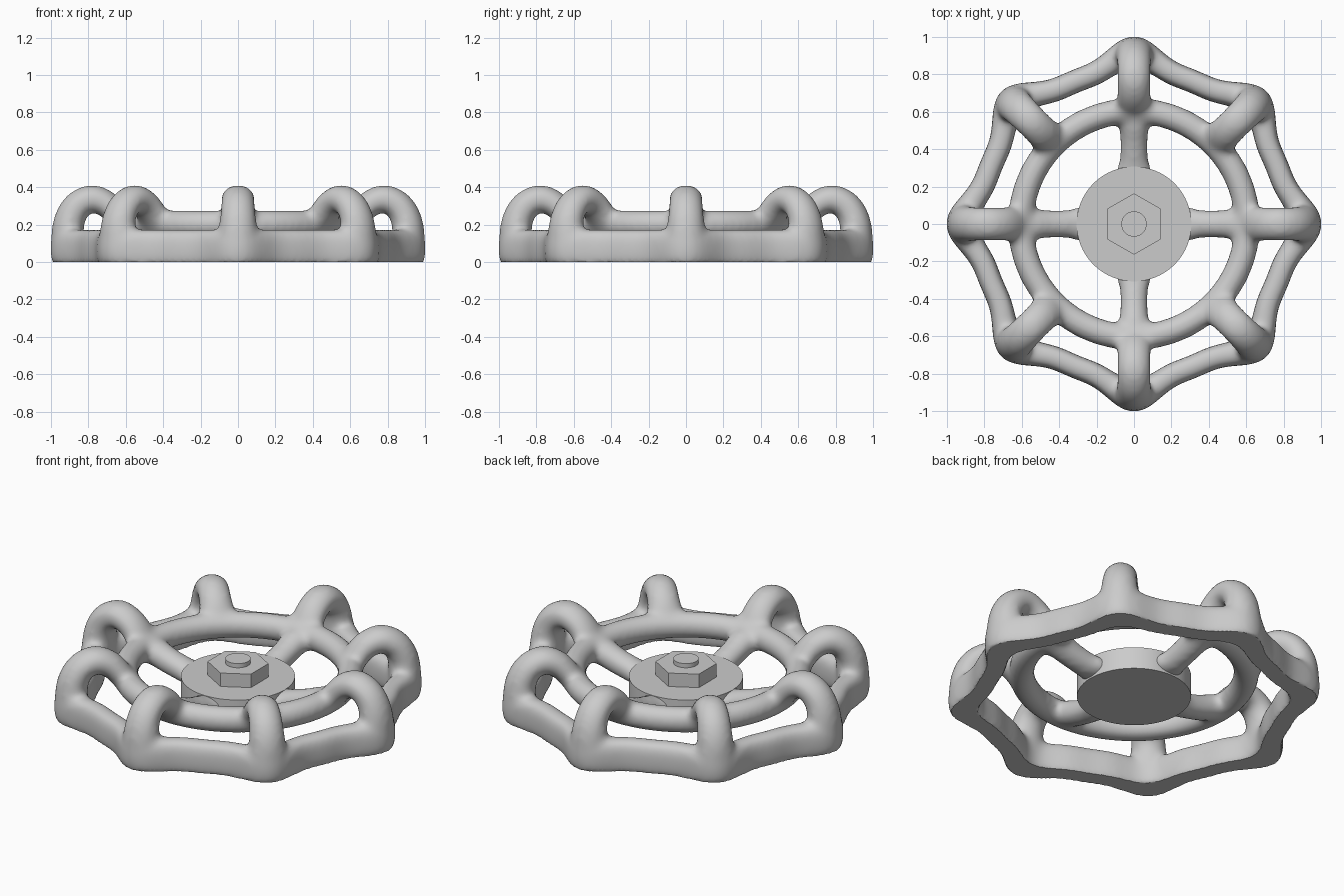
import bpy, bmesh
from math import pi, cos, sin, copysign
from mathutils import Vector, Matrix

if "Cube" in bpy.data.objects:
    bpy.data.objects.remove(bpy.data.objects["Cube"])


def loft(bm, rings, closed=False):
    """Skin a list of equally sized point rings."""
    vr = [[bm.verts.new(p) for p in r] for r in rings]
    n = len(vr[0])
    for i in range(len(vr) if closed else len(vr) - 1):
        a, b = vr[i], vr[(i + 1) % len(vr)]
        for j in range(n):
            k = (j + 1) % n
            bm.faces.new((a[j], a[k], b[k], b[j]))
    if not closed:
        bm.faces.new(vr[0][::-1])
        bm.faces.new(vr[-1])


def limb(bm, path, angle, steps=5, sides=20):
    """Tube along a smoothed radial path of (r, z, half width, half thickness)."""
    pts = [Vector(p) for p in path]
    fine = []
    for i in range(len(pts) - 1):
        p0, p1, p2 = pts[max(i - 1, 0)], pts[i], pts[i + 1]
        p3 = pts[min(i + 2, len(pts) - 1)]
        for s in range(steps):
            t = s / steps
            fine.append(0.5 * (2 * p1 + (p2 - p0) * t + (2 * p0 - 5 * p1 + 4 * p2 - p3) * t * t
                               + (3 * p1 - p0 - 3 * p2 + p3) * t ** 3))
    fine.append(pts[-1])
    rot = Matrix.Rotation(angle, 3, 'Z')
    rings = []
    for i, p in enumerate(fine):
        d = fine[min(i + 1, len(fine) - 1)] - fine[max(i - 1, 0)]
        tan = Vector((d[0], 0, d[1])).normalized()
        nrm = Vector((-tan.z, 0, tan.x))
        ring = []
        for j in range(sides):
            a = 2 * pi * j / sides
            ring.append(rot @ (Vector((p[0], 0, p[1])) + nrm * p[3] * cos(a)
                               + Vector((0, 1, 0)) * p[2] * sin(a)))
        rings.append(ring)
    loft(bm, rings)


def sweep_ring(bm, section, count=160, sides=24):
    """Closed ring; section(theta) gives centre r, z, half width, half height, power."""
    rings = []
    for i in range(count):
        th = 2 * pi * i / count
        r, z, w, h, e = section(th)
        ring = []
        for j in range(sides):
            a = 2 * pi * j / sides
            c, s = cos(a), sin(a)
            rr = r + w * copysign(abs(c) ** e, c)
            ring.append((rr * cos(th), rr * sin(th), z + h * copysign(abs(s) ** e, s)))
        rings.append(ring)
    loft(bm, rings, True)


def rim_section(th):
    f = ((1 + cos(8 * th)) / 2) ** 2
    return 0.825 + 0.092 * f, 0.07, 0.062 + 0.026 * f, 0.105, 0.7


def finish(ob):
    bpy.ops.object.select_all(action='DESELECT')
    ob.select_set(True)
    bpy.context.view_layer.objects.active = ob
    bpy.ops.object.shade_smooth_by_angle(angle=0.7)


bm = bmesh.new()
# scalloped outer rim and round inner ring
sweep_ring(bm, rim_section)
sweep_ring(bm, lambda th: (0.605, 0.203, 0.07, 0.073, 1.0))
# eight finger arches from rim to inner ring
for i in range(8):
    limb(bm, [(0.912, 0.03, 0.12, 0.08), (0.912, 0.12, 0.108, 0.088), (0.902, 0.22, 0.098, 0.084),
              (0.86, 0.30, 0.092, 0.078), (0.785, 0.338, 0.09, 0.075), (0.71, 0.315, 0.09, 0.072),
              (0.655, 0.262, 0.098, 0.068), (0.615, 0.2, 0.12, 0.06)], i * pi / 4)
# four spokes
for i in range(4):
    limb(bm, [(0.24, 0.115, 0.10, 0.058), (0.30, 0.117, 0.092, 0.06), (0.35, 0.125, 0.077, 0.066),
              (0.45, 0.15, 0.075, 0.07), (0.53, 0.178, 0.085, 0.072), (0.61, 0.2, 0.12, 0.066)],
         i * pi / 2)
bmesh.ops.recalc_face_normals(bm, faces=bm.faces)
me = bpy.data.meshes.new("wheel_frame")
bm.to_mesh(me)
bm.free()
frame = bpy.data.objects.new("wheel_frame", me)
bpy.context.collection.objects.link(frame)

# fuse everything into one cast body
rm = frame.modifiers.new("fuse", 'REMESH')
rm.mode = 'VOXEL'
rm.voxel_size = 0.016
sm = frame.modifiers.new("soften", 'SMOOTH')
sm.factor = 0.5
sm.iterations = 14
bpy.context.view_layer.objects.active = frame
frame.select_set(True)
bpy.ops.object.modifier_apply(modifier="fuse")
bpy.ops.object.modifier_apply(modifier="soften")
# flat underside
for v in frame.data.vertices:
    v.co.z = max(v.co.z, 0.0)
finish(frame)

# hub disc, hex nut and bolt end
for name, sides, rad, z0, z1 in (("hub", 64, 0.307, 0.05, 0.18),
                                 ("hex_nut", 6, 0.164, 0.17, 0.26),
                                 ("bolt_end", 32, 0.068, 0.25, 0.285)):
    bpy.ops.mesh.primitive_cylinder_add(vertices=sides, radius=rad, depth=z1 - z0,
                                        location=(0, 0, (z0 + z1) / 2))
    part = bpy.context.object
    part.name = name
    finish(part)
